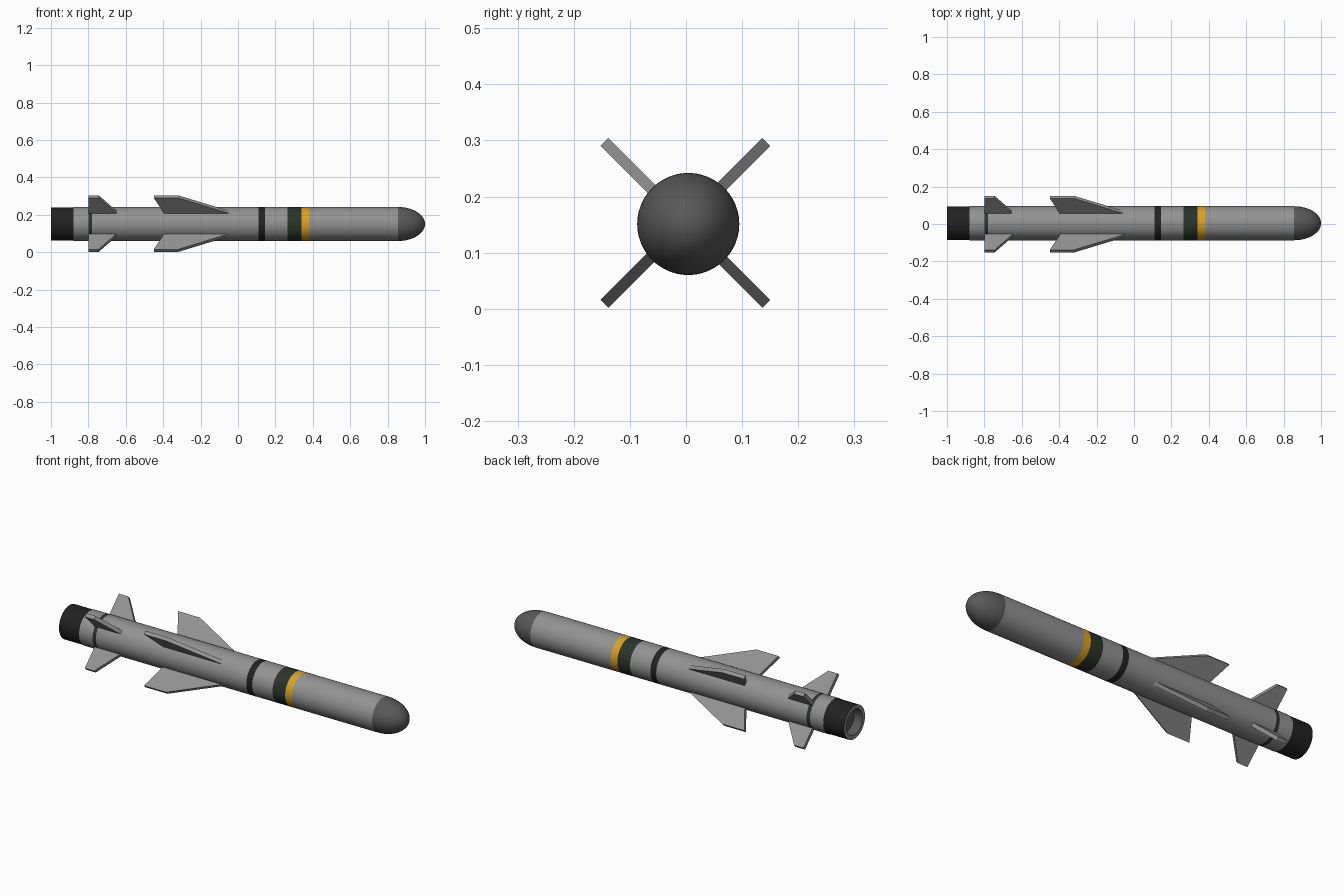
import bpy, bmesh, math
from mathutils import Matrix, Vector

cube = bpy.data.objects.get("Cube")
if cube:
    bpy.data.objects.remove(cube, do_unlink=True)


def material(name, r, g, b):
    m = bpy.data.materials.new(name)
    m.use_nodes = True
    m.diffuse_color = (r, g, b, 1)
    m.node_tree.nodes["Principled BSDF"].inputs["Base Color"].default_value = (r, g, b, 1)
    return m


GREY = material("body grey", 0.29, 0.29, 0.29)
NOSE = material("nose dark grey", 0.10, 0.10, 0.10)
BLACK = material("black", 0.016, 0.016, 0.016)
GREEN = material("dark green", 0.024, 0.034, 0.024)
YELLOW = material("warning yellow", 0.70, 0.36, 0.02)

RADIUS = 0.091
BODY_AXIS = Vector((0, 0.004, 0.151))
FIN_AXIS = Vector((0, -0.001, 0.153))
SIDES = 48


def finish(bm, name, mat):
    bmesh.ops.recalc_face_normals(bm, faces=bm.faces)
    mesh = bpy.data.meshes.new(name)
    bm.to_mesh(mesh)
    bm.free()
    mesh.materials.append(mat)
    obj = bpy.data.objects.new(name, mesh)
    bpy.context.collection.objects.link(obj)
    return obj


def lathe(name, profile, mat):
    """Spin (x, radius) points about the body axis."""
    bm = bmesh.new()
    verts = [bm.verts.new((x, BODY_AXIS.y, BODY_AXIS.z + r)) for x, r in profile]
    edges = [bm.edges.new(pair) for pair in zip(verts, verts[1:])]
    bmesh.ops.spin(bm, geom=verts + edges, cent=BODY_AXIS, axis=(1, 0, 0),
                   angle=math.tau, steps=SIDES, use_merge=True)
    bmesh.ops.remove_doubles(bm, verts=bm.verts, dist=1e-5)
    obj = finish(bm, name, mat)
    bpy.ops.object.select_all(action='DESELECT')
    obj.select_set(True)
    bpy.context.view_layer.objects.active = obj
    bpy.ops.object.shade_smooth_by_angle(angle=math.radians(35))
    return obj


def fin_set(name, outline, thickness=0.02):
    """Four flat plates in an X, from an (x, radial distance) outline."""
    for i, place in enumerate(("upper_left", "upper_right", "lower_right", "lower_left")):
        bm = bmesh.new()
        sides = [[bm.verts.new((x, y, r)) for x, r in outline]
                 for y in (-thickness / 2, thickness / 2)]
        for side in sides:
            bm.faces.new(side)
        n = len(outline)
        for a in range(n):
            b = (a + 1) % n
            bm.faces.new((sides[0][a], sides[0][b], sides[1][b], sides[1][a]))
        turn = Matrix.Rotation(math.radians(45 + 90 * i), 4, 'X')
        bm.transform(Matrix.Translation(FIN_AXIS) @ turn)
        finish(bm, f"{name}_{place}", GREY)


# Body tube and coloured bands, tail to nose
sections = [
    ("tail_section", -0.88, -0.80, GREY),
    ("tail_band", -0.80, -0.78, GREEN),
    ("main_body", -0.78, 0.11, GREY),
    ("black_band", 0.11, 0.145, BLACK),
    ("middle_body", 0.145, 0.265, GREY),
    ("green_band", 0.265, 0.34, GREEN),
    ("yellow_band", 0.34, 0.38, YELLOW),
    ("front_body", 0.38, 0.855, GREY),
]
for name, x0, x1, mat in sections:
    lathe(name, [(x0, RADIUS), (x1, RADIUS)], mat)

# Rounded nose cap
NOSE_START = 0.855
arc = [math.pi / 2 * i / 14 for i in range(15)]
lathe("nose_cap", [(NOSE_START + (1 - NOSE_START) * math.sin(a), RADIUS * math.cos(a))
                   for a in arc], NOSE)

# Black tail sleeve with a hollow exhaust
lathe("tail_sleeve", [(-0.88, RADIUS), (-0.88, 0.089), (-1.0, 0.089)], BLACK)
lathe("exhaust_rim", [(-1.0, 0.089), (-1.0, 0.068)], GREY)
lathe("exhaust_bore", [(-1.0, 0.068), (-0.95, 0.068), (-0.95, 0)], NOSE)

# Wings and tail fins
fin_set("wing", [(-0.39, 0.075), (-0.45, 0.204), (-0.32, 0.204), (-0.02, 0.075)])
fin_set("tail_fin", [(-0.80, 0.075), (-0.80, 0.204), (-0.745, 0.204), (-0.64, 0.075)])
